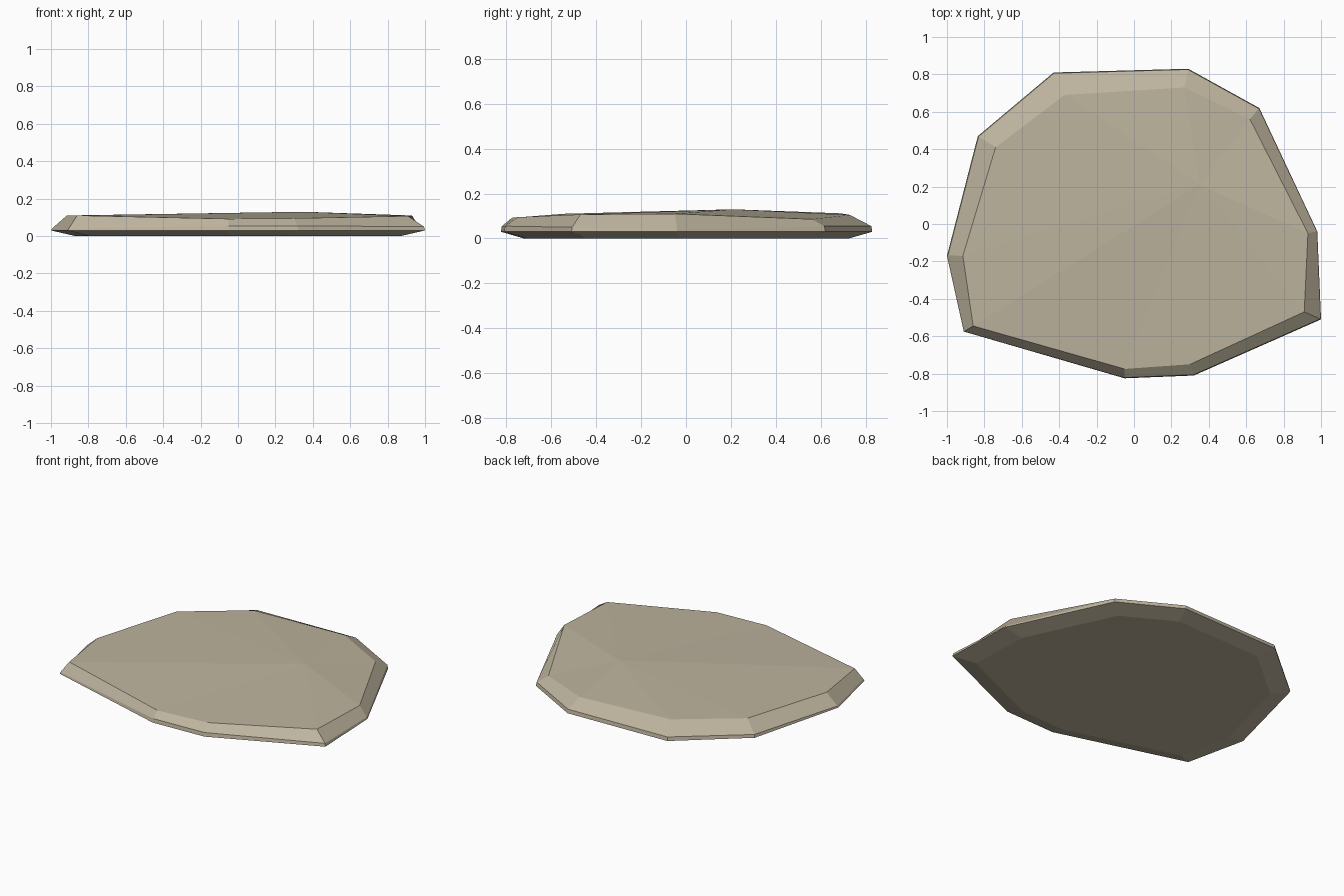
import bpy, bmesh

if "Cube" in bpy.data.objects:
    bpy.data.objects.remove(bpy.data.objects["Cube"])

# Rim outline of the slab: x, y, height of the upper rim edge
rim = [(-0.43, 0.81, 0.055), (0.29, 0.83, 0.055), (0.67, 0.62, 0.055),
       (0.98, -0.04, 0.04), (1.0, -0.51, 0.05), (0.32, -0.81, 0.055),
       (-0.05, -0.825, 0.055), (-0.91, -0.575, 0.04), (-1.0, -0.17, 0.04),
       (-0.835, 0.47, 0.05)]
# Edge of the top surface, matching the rim point by point
top = [(-0.37, 0.69, 0.112), (0.27, 0.73, 0.105), (0.62, 0.56, 0.086),
       (0.93, -0.05, 0.11), (0.91, -0.47, 0.107), (0.30, -0.75, 0.095),
       (-0.05, -0.775, 0.092), (-0.86, -0.545, 0.11), (-0.915, -0.17, 0.11),
       (-0.74, 0.41, 0.112)]
n = len(rim)

bm = bmesh.new()


def ring(points):
    return [bm.verts.new(p) for p in points]


# Rings from the ground upwards: base, lower rim, upper rim, top edge
rings = [ring([(x * 0.87, y * 0.875, 0) for x, y, z in rim]),
         ring([(x, y, 0.03) for x, y, z in rim]),
         ring([(x * 0.995, y * 0.995, z) for x, y, z in rim]),
         ring(top)]

# Bevelled sides
for low, high in zip(rings, rings[1:]):
    for i in range(n):
        j = (i + 1) % n
        bm.faces.new((low[i], low[j], high[j], high[i]))

# Flat underside and gently peaked top
bm.faces.new(rings[0])
peak = bm.verts.new((0.35, 0.21, 0.13))
for i in range(n):
    bm.faces.new((rings[3][i], rings[3][(i + 1) % n], peak))
bmesh.ops.recalc_face_normals(bm, faces=bm.faces)

mesh = bpy.data.meshes.new("stone_slab")
bm.to_mesh(mesh)
bm.free()
slab = bpy.data.objects.new("stone_slab", mesh)
bpy.context.collection.objects.link(slab)

# Sandy grey stone
stone = bpy.data.materials.new("sandy_stone")
stone.diffuse_color = (0.51, 0.455, 0.34, 1)
stone.use_nodes = True
stone.node_tree.nodes["Principled BSDF"].inputs["Base Color"].default_value = stone.diffuse_color
mesh.materials.append(stone)
